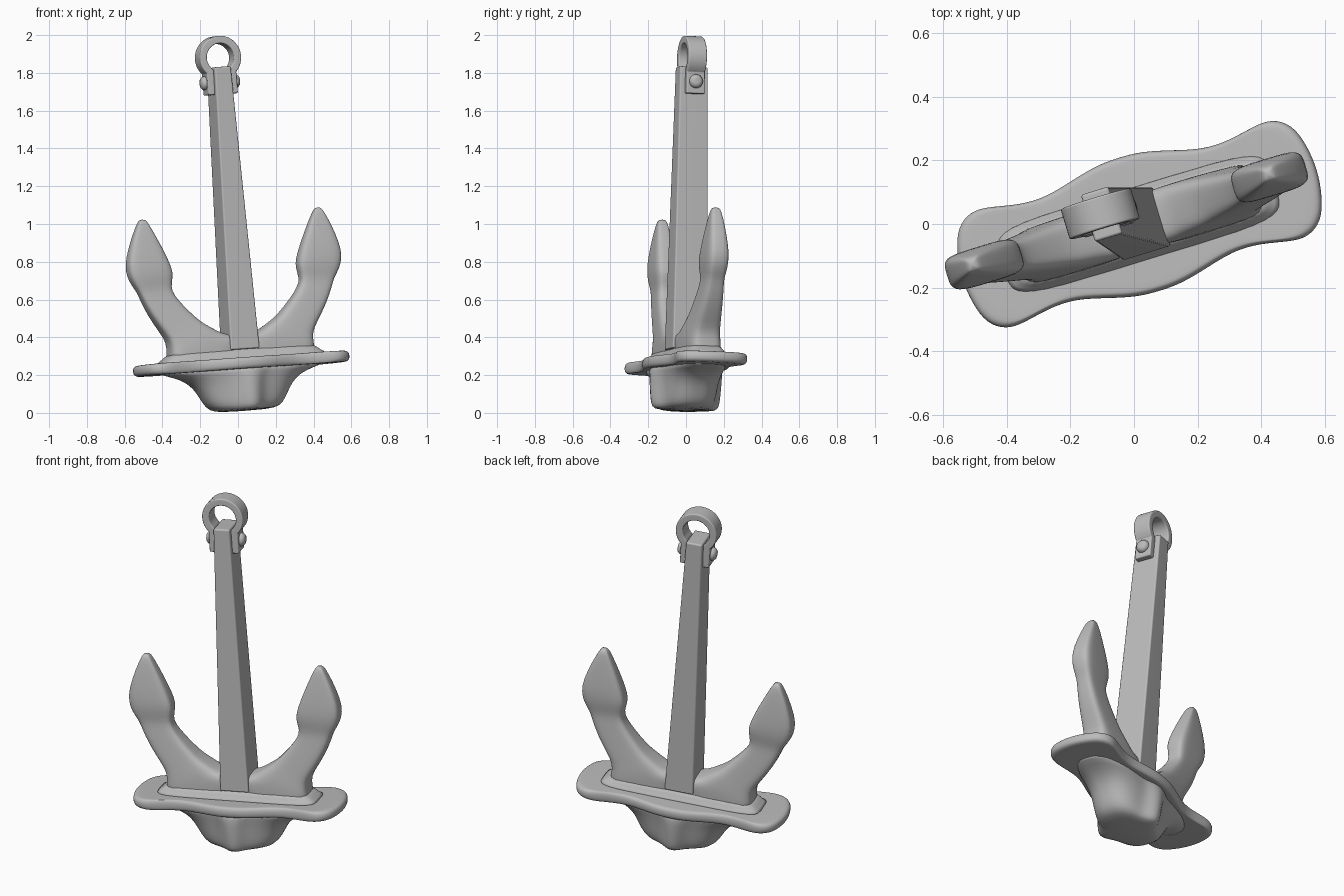
import bpy, bmesh, math
from mathutils import Vector, Matrix

if "Cube" in bpy.data.objects:
    bpy.data.objects.remove(bpy.data.objects["Cube"], do_unlink=True)

# One cast-metal grey
metal = bpy.data.materials.new("cast metal grey")
metal.use_nodes = True
GREY = (0.5, 0.5, 0.5, 1)
metal.diffuse_color = GREY
metal.node_tree.nodes["Principled BSDF"].inputs["Base Color"].default_value = GREY

# Leaning frame of the anchor: u along the arms, v across, w up the shank
U = Vector((0.956, 0.292, 0.067)).normalized()
W = Vector((-0.076, 0.02, 1)).normalized()
V = W.cross(U)
FRAME = Matrix((U, V, W)).transposed().to_4x4()
FRAME.translation = (0.015, 0, 0.29)


def loft(name, rings, subdivide=0, bevel=0, mirror=False):
    """Skin a list of equal point rings, cap the ends and finish the object."""
    bm = bmesh.new()
    rows = [[bm.verts.new(p) for p in ring] for ring in rings]
    n = len(rows[0])
    for a, b in zip(rows, rows[1:]):
        for i in range(n):
            j = (i + 1) % n
            bm.faces.new((a[i], a[j], b[j], b[i]))
    bm.faces.new(rows[0])
    bm.faces.new(rows[-1])
    bmesh.ops.recalc_face_normals(bm, faces=bm.faces)
    if bevel:
        sharp = [e for e in bm.edges if e.calc_face_angle(0) > math.radians(60)]
        bmesh.ops.bevel(bm, geom=sharp, offset=bevel, segments=3,
                        profile=0.5, affect='EDGES')
    mesh = bpy.data.meshes.new(name)
    bm.to_mesh(mesh)
    bm.free()
    mesh.materials.append(metal)
    obj = bpy.data.objects.new(name, mesh)
    bpy.context.collection.objects.link(obj)
    obj.matrix_world = FRAME
    bpy.ops.object.select_all(action='DESELECT')
    obj.select_set(True)
    bpy.context.view_layer.objects.active = obj
    if subdivide:
        mesh.polygons.foreach_set("use_smooth", [True] * len(mesh.polygons))
        sub = obj.modifiers.new("Smooth", 'SUBSURF')
        sub.levels = sub.render_levels = subdivide
    else:
        bpy.ops.object.shade_smooth_by_angle(angle=math.radians(50))
        obj.modifiers.new("Flat faces", 'WEIGHTED_NORMAL')
    if mirror:
        obj.modifiers.new("Mirror", 'MIRROR')
    return obj


def rounded(count, power):
    """Unit superellipse points."""
    pts = []
    for i in range(count):
        t = math.tau * (i + 0.5) / count
        c, s = math.cos(t), math.sin(t)
        pts.append((math.copysign(abs(c) ** power, c),
                    math.copysign(abs(s) ** power, s)))
    return pts


def rect(a, b, w):
    return [(-a, -b, w), (a, -b, w), (a, b, w), (-a, b, w)]


# Crown plate: wavy outline with a rounded rim
quarter = [(0, .222), (.07, .22), (.16, .197), (.26, .168), (.35, .171),
           (.44, .193), (.5, .197), (.555, .16), (.58, .085), (.59, 0)]
half = quarter + [(u, -v) for u, v in quarter[-2::-1]]
outline = half + [(-u, -v) for u, v in half[1:-1]]
rim = [(.9, .9, -.06), (.965, .93, -.06), (.995, .99, -.048),
       (.995, .99, -.012), (.965, .93, 0), (.9, .9, 0)]
loft("crown_plate", [[(u * a, v * b, w) for u, v in outline] for a, b, w in rim],
     subdivide=2)

# Crown hub under the plate: flared body with a rib on each broad side
levels = [(.5, .16, -.04), (.42, .16, -.066), (.34, .158, -.09), (.285, .153, -.125),
          (.25, .148, -.17), (.222, .142, -.225), (.19, .132, -.266), (.13, .1, -.28)]
hub = []
for a, b, w in levels:
    ring = []
    for c, s in rounded(64, 0.8):
        rib = 0.055 * math.exp(-(c * a / 0.055) ** 2)
        ring.append((c * a, s * b + math.copysign(rib, s), w))
    hub.append(ring)
loft("crown_hub", hub, subdivide=1)

# Fillet pad where the arms meet the plate
pad = [(.47, .125, -.01), (.45, .115, .004), (.42, .1, .02), (.4, .09, .06)]
loft("arm_pad", [[(c * a, s * b, w) for c, s in rounded(32, 0.35)]
                 for a, b, w in pad], subdivide=1)

# Arms with flukes: inner u, inner w, outer u, outer w, half thickness
stations = [
    (0, .12, 0, -.05, .09), (.08, .13, .2, -.05, .09),
    (.115, .145, .41, -.03, .09), (.15, .165, .395, .05, .085),
    (.19, .19, .395, .11, .078), (.226, .215, .425, .16, .072),
    (.306, .3, .49, .26, .06), (.35, .36, .528, .35, .052),
    (.362, .4, .542, .39, .048), (.346, .46, .577, .44, .058),
    (.35, .5, .594, .5, .06), (.375, .57, .587, .57, .055),
    (.425, .68, .547, .68, .04), (.458, .745, .515, .745, .028),
    (.473, .769, .501, .769, .018)]
arm = []
for iu, iw, ou, ow, h in stations:
    inner, outer = Vector((iu, 0, iw)), Vector((ou, 0, ow))
    mid, reach = (inner + outer) / 2, (inner - outer) / 2
    arm.append([mid + reach * c + Vector((0, h * s, 0)) for c, s in rounded(24, 0.45)])
loft("fluke_arms", arm, subdivide=1, mirror=True)

# Tapered shank
loft("shank", [rect(.08, .097, .045), rect(.045, .077, 1.545)], bevel=.009)

# Shackle: strap bent into a ring with two straight lugs
RING_W, RING_R, LUG_U = 1.595, .095, .062
start = -math.acos(LUG_U / RING_R)
sweep = math.pi - 2 * start
path = [Vector((LUG_U, 0, 1.4)), Vector((LUG_U, 0, 1.5))]
for i in range(33):
    t = start + sweep * i / 32
    path.append(Vector((RING_R * math.cos(t), 0, RING_W + RING_R * math.sin(t))))
path += [Vector((-LUG_U, 0, 1.5)), Vector((-LUG_U, 0, 1.4))]
strap = []
for i, p in enumerate(path):
    along = (path[min(i + 1, len(path) - 1)] - path[max(i - 1, 0)]).normalized()
    side = Vector((along.z, 0, -along.x)) * 0.02
    depth = Vector((0, 0.05, 0))
    strap.append([p - side - depth, p + side - depth, p + side + depth, p - side + depth])
loft("shackle", strap, bevel=.007)

# Shackle pin with domed heads at both ends
heads = [(-.108, .012), (-.105, .025), (-.096, .034), (-.085, .037), (-.07, .037)]
heads += [(-u, r) for u, r in reversed(heads)]
loft("shackle_pin", [[(u, r * c, 1.465 + r * s) for c, s in rounded(24, 1)]
                     for u, r in heads])
